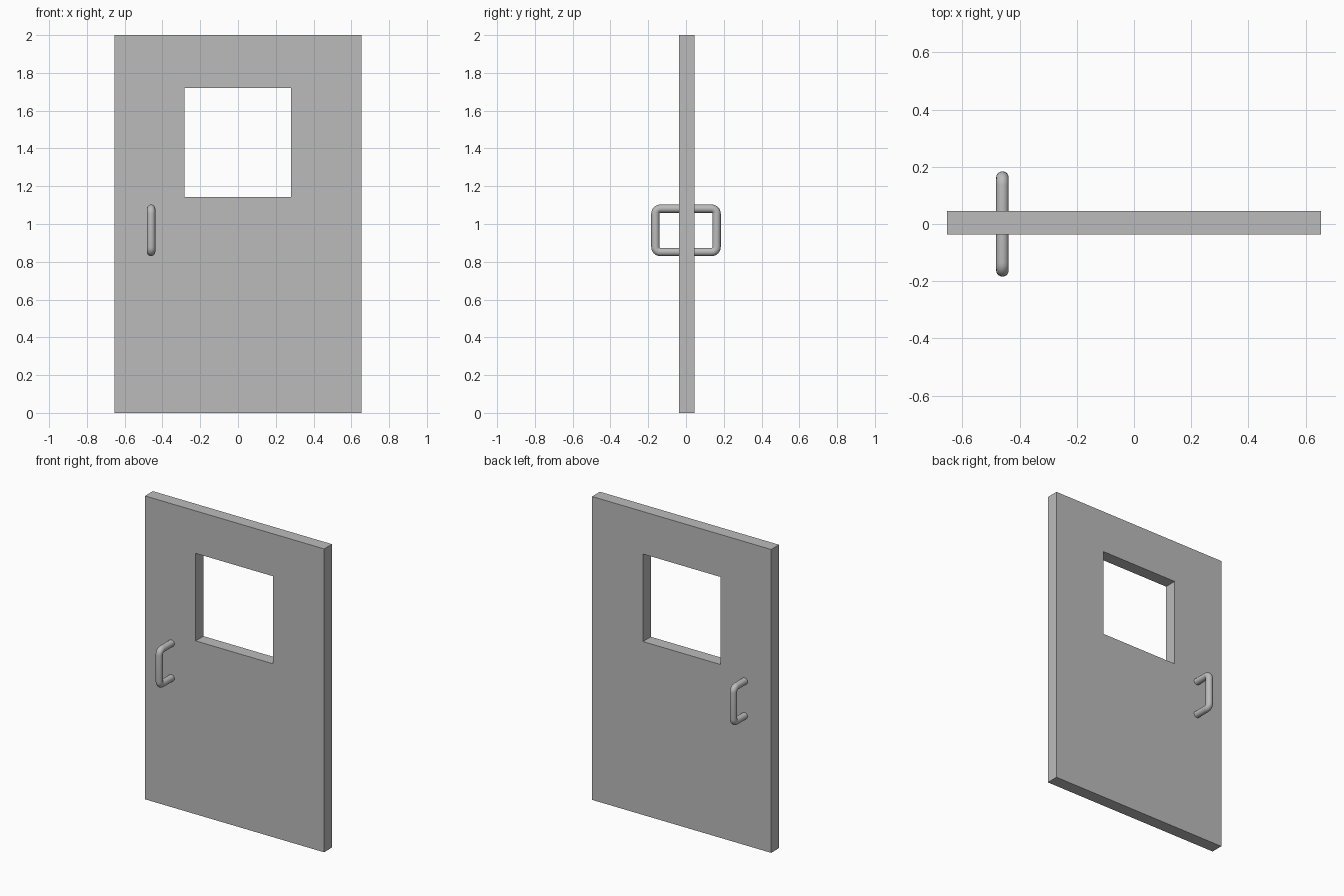
import bpy
import bmesh
from math import sin, cos, pi
from mathutils import Vector

cube = bpy.data.objects.get("Cube")
if cube:
    bpy.data.objects.remove(cube, do_unlink=True)

grey = bpy.data.materials.new("plain grey")
grey.use_nodes = True
colour = (0.5, 0.5, 0.5, 1)
grey.diffuse_color = colour
grey.node_tree.nodes["Principled BSDF"].inputs["Base Color"].default_value = colour

FRONT, BACK = -0.036, 0.046


def add_object(name, bm):
    mesh = bpy.data.meshes.new(name)
    bmesh.ops.recalc_face_normals(bm, faces=bm.faces)
    bm.to_mesh(mesh)
    bm.free()
    mesh.materials.append(grey)
    obj = bpy.data.objects.new(name, mesh)
    bpy.context.collection.objects.link(obj)
    return obj


def rectangle(bm, x0, x1, z0, z1):
    corners = ((x0, z0), (x1, z0), (x1, z1), (x0, z1))
    return [bm.verts.new((x, FRONT, z)) for x, z in corners]


def make_door():
    # Flat ring around the window opening, extruded to the door thickness
    bm = bmesh.new()
    outer = rectangle(bm, -0.653, 0.653, 0, 2)
    inner = rectangle(bm, -0.284, 0.281, 1.143, 1.72)
    for i in range(4):
        j = (i + 1) % 4
        bm.faces.new((outer[i], outer[j], inner[j], inner[i]))
    ring = bmesh.ops.extrude_face_region(bm, geom=bm.faces[:])
    moved = [v for v in ring["geom"] if isinstance(v, bmesh.types.BMVert)]
    bmesh.ops.translate(bm, verts=moved, vec=(0, BACK - FRONT, 0))
    return add_object("door_panel", bm)


def make_handle(name, side, wall):
    # Round tube swept along a U-shaped path with rounded bends
    x, reach, low, high = -0.46, 0.162, 0.852, 1.081
    radius, bend, steps, sides = 0.022, 0.026, 6, 20
    root = abs(wall) - 0.01
    path = [(root, low, 0)]
    for centre_z, start in ((low + bend, -pi / 2), (high - bend, 0)):
        for k in range(steps + 1):
            a = start + pi / 2 * k / steps
            path.append((reach - bend + bend * cos(a), centre_z + bend * sin(a), a + pi / 2))
    path.append((root, high, pi))
    bm = bmesh.new()
    rings = []
    for y, z, heading in path:
        normal = Vector((0, side * sin(heading), -cos(heading)))
        centre = Vector((x, side * y, z))
        angles = [2 * pi * s / sides for s in range(sides)]
        rings.append([bm.verts.new(centre + radius * (normal * cos(a) + Vector((sin(a), 0, 0))))
                      for a in angles])
    for a, b in zip(rings, rings[1:]):
        for s in range(sides):
            t = (s + 1) % sides
            bm.faces.new((a[s], a[t], b[t], b[s]))
    bm.faces.new(rings[0])
    bm.faces.new(rings[-1])
    obj = add_object(name, bm)
    bpy.ops.object.select_all(action="DESELECT")
    obj.select_set(True)
    bpy.context.view_layer.objects.active = obj
    bpy.ops.object.shade_smooth_by_angle()


make_door()
make_handle("front_handle", -1, FRONT)
make_handle("back_handle", 1, BACK)
